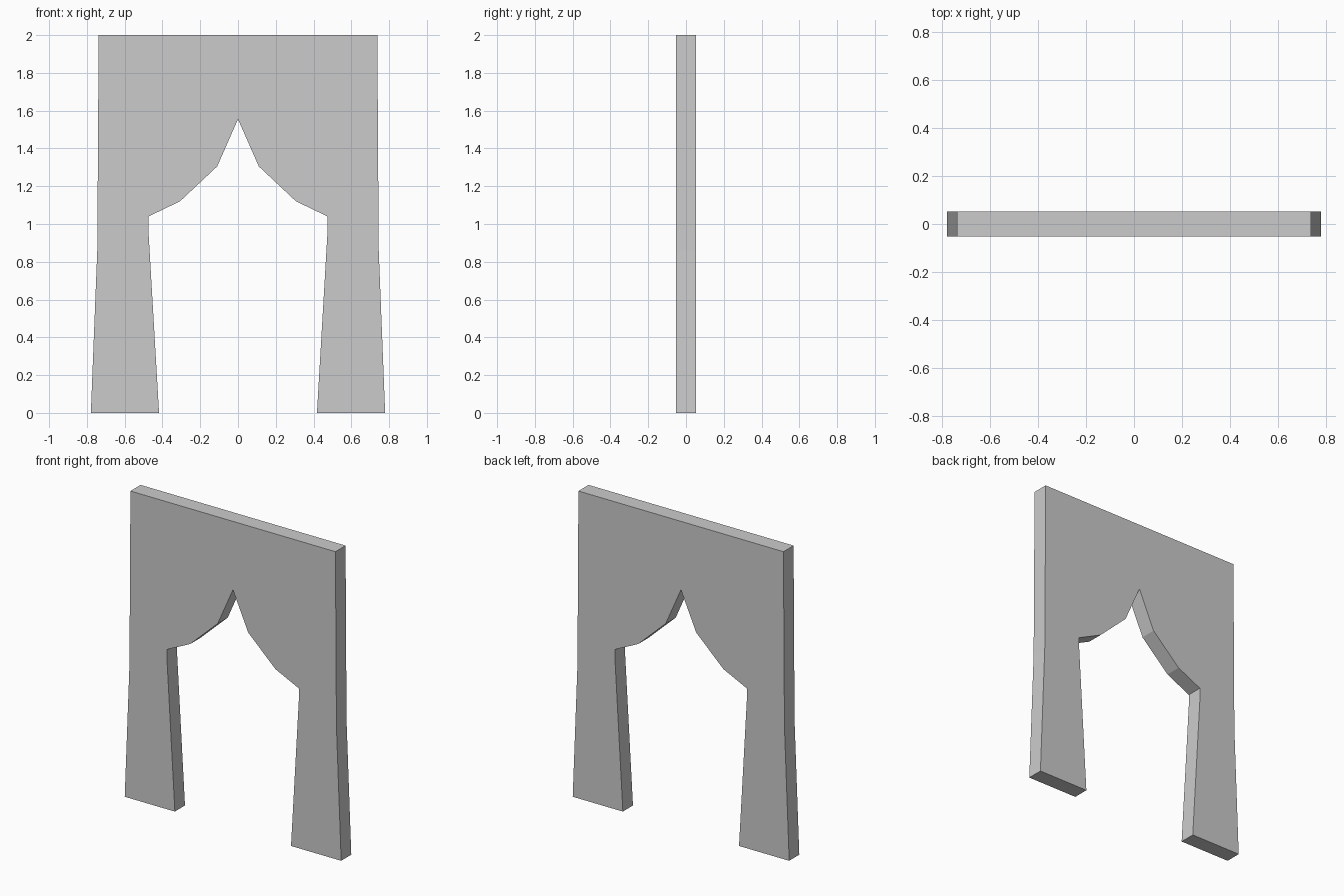
import bpy, bmesh

if "Cube" in bpy.data.objects:
    bpy.data.objects.remove(bpy.data.objects["Cube"])

HALF_DEPTH = 0.052

# Right half of the outline: opening from the apex down, then outer edge up
half = [(0.11, 1.305), (0.307, 1.12), (0.474, 1.04), (0.474, 0.96), (0.418, 0),
        (0.779, 0), (0.745, 0.86), (0.741, 1.45), (0.738, 2)]
outline = [(0, 1.555)] + half + [(-x, z) for x, z in reversed(half)]

# Flat front panel extruded to the wall thickness
bm = bmesh.new()
front = bm.faces.new([bm.verts.new((x, -HALF_DEPTH, z)) for x, z in outline])
extruded = bmesh.ops.extrude_face_region(bm, geom=[front], use_keep_orig=True)
back_verts = [g for g in extruded["geom"] if isinstance(g, bmesh.types.BMVert)]
bmesh.ops.translate(bm, verts=back_verts, vec=(0, 2 * HALF_DEPTH, 0))
bmesh.ops.recalc_face_normals(bm, faces=bm.faces)
# Triangulate the two concave panels cleanly
bmesh.ops.triangulate(bm, faces=[f for f in bm.faces if len(f.verts) > 4])

mesh = bpy.data.meshes.new("pointed_archway")
bm.to_mesh(mesh)
bm.free()
archway = bpy.data.objects.new("pointed_archway", mesh)
bpy.context.collection.objects.link(archway)
